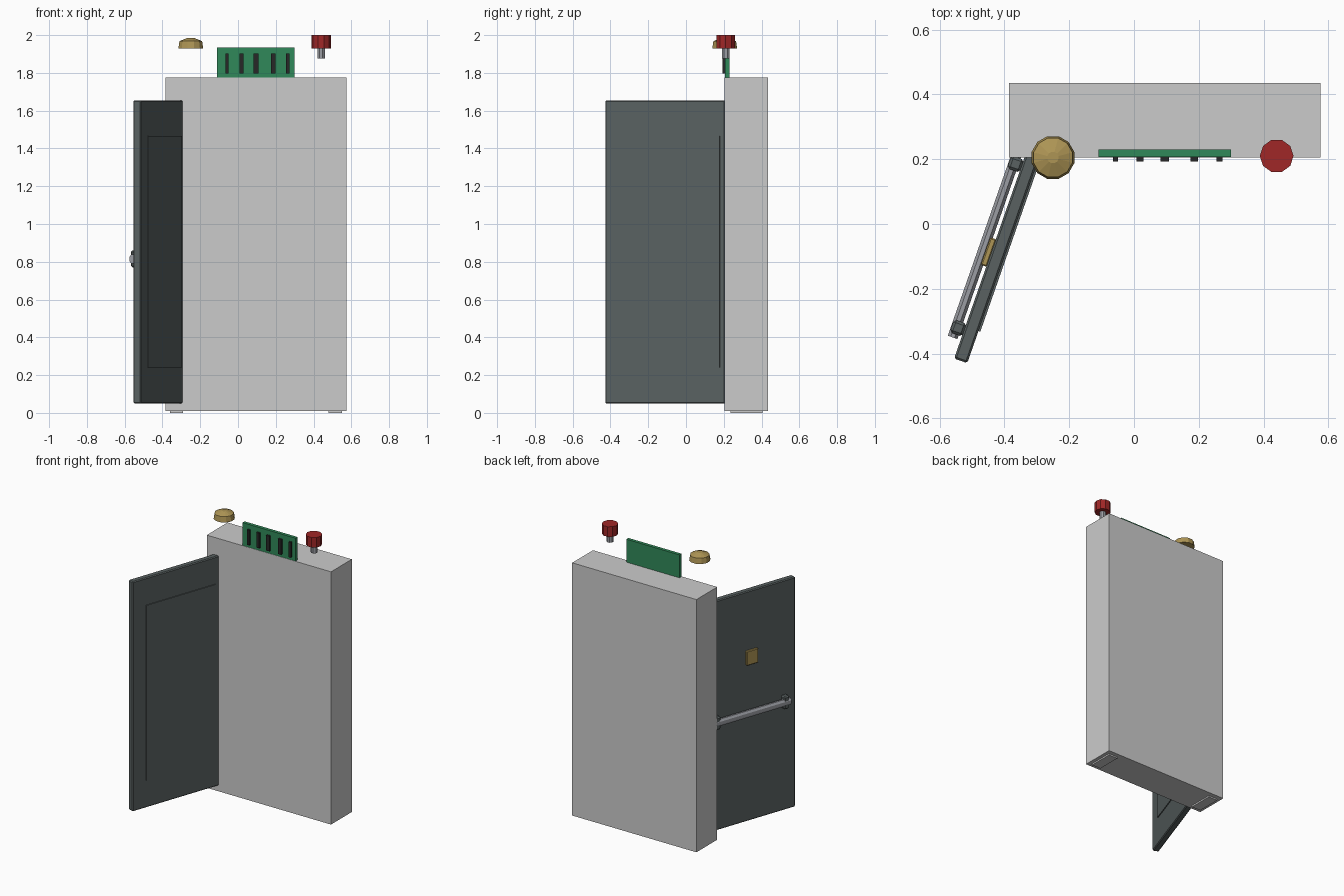
import bpy, bmesh, math
from mathutils import Matrix, Vector

if "Cube" in bpy.data.objects:
    bpy.data.objects.remove(bpy.data.objects["Cube"])


def material(name, rgb):
    m = bpy.data.materials.new(name)
    m.diffuse_color = (*rgb, 1)
    m.use_nodes = True
    m.node_tree.nodes["Principled BSDF"].inputs["Base Color"].default_value = m.diffuse_color
    return m


DARK = material("slate", (0.10, 0.12, 0.12))
GREEN = material("green", (0.03, 0.25, 0.10))
BLACK = material("black", (0.02, 0.02, 0.02))
RED = material("red", (0.35, 0.02, 0.02))
BRASS = material("brass", (0.42, 0.30, 0.09))
STEEL = material("steel", (0.33, 0.34, 0.37))


def finish(name, bm, mat=None, frame=None):
    bmesh.ops.recalc_face_normals(bm, faces=bm.faces[:])
    mesh = bpy.data.meshes.new(name)
    bm.to_mesh(mesh)
    bm.free()
    ob = bpy.data.objects.new(name, mesh)
    bpy.context.collection.objects.link(ob)
    if mat:
        mesh.materials.append(mat)
    if frame:
        ob.matrix_world = frame
    return ob


def box(name, x, y, z, mat=None, frame=None, bevel=0):
    """Box from (min, max) ranges on each axis."""
    bm = bmesh.new()
    bmesh.ops.create_cube(bm, size=1)
    for v in bm.verts:
        v.co = Vector([(r[0] + r[1]) / 2 + c * (r[1] - r[0])
                       for r, c in zip((x, y, z), v.co)])
    if bevel:
        bmesh.ops.bevel(bm, geom=bm.edges[:], offset=bevel, segments=1, affect='EDGES')
    return finish(name, bm, mat, frame)


def prism(name, rings, sides, centre, mat=None, turn=0):
    """Stack of (radius, z) polygon rings, closed at both ends."""
    bm = bmesh.new()
    loops = []
    for r, z in rings:
        loops.append([bm.verts.new((centre[0] + r * math.cos(turn + 2 * math.pi * i / sides),
                                    centre[1] + r * math.sin(turn + 2 * math.pi * i / sides), z))
                      for i in range(sides)])
    for a, b in zip(loops, loops[1:]):
        for i in range(sides):
            j = (i + 1) % sides
            bm.faces.new((a[i], a[j], b[j], b[i]))
    bm.faces.new(loops[0][::-1])
    bm.faces.new(loops[-1])
    return finish(name, bm, mat)


# Wall block and the two jamb feet that peek out below it
box("wall_block", (-0.385, 0.575), (0.205, 0.435), (0.01, 1.775))
for side, x in (("left", (-0.36, -0.29)), ("right", (0.48, 0.55))):
    box(side + "_jamb_foot", x, (0.235, 0.405), (0, 0.02))

# Door frame of reference: origin at the free edge, x towards the hinge,
# y out of the outer (push bar) face
door = Matrix.Translation((-0.555, -0.415, 0)) @ Matrix.Rotation(math.radians(70.7), 4, 'Z')
box("door_leaf", (0, 0.675), (-0.043, 0), (0.05, 1.655), DARK, door, bevel=0.006)
box("door_panel", (0.105, 0.645), (-0.049, -0.04), (0.24, 1.465), DARK, door)

# Push bar with end brackets
bm = bmesh.new()
bmesh.ops.create_cone(bm, cap_ends=True, segments=8, radius1=0.5, radius2=0.5, depth=0.60)
bm.transform(Matrix.Translation((0.36, 0.026, 0.815)) @ Matrix.Diagonal((1, 0.034, 0.052, 1))
             @ Matrix.Rotation(math.pi / 2, 4, 'Y') @ Matrix.Rotation(math.pi / 8, 4, 'Z'))
finish("push_bar", bm, STEEL, door)
for end, s in (("free", 0.072), ("hinge", 0.608)):
    box(end + "_bar_bracket", (s, s + 0.042), (-0.002, 0.040), (0.77, 0.86), DARK, door, bevel=0.008)

# Brass plate above the bar
box("lock_plate", (0.30, 0.39), (-0.002, 0.018), (1.145, 1.245), BRASS, door, bevel=0.004)

# Circuit board with components
box("circuit_board", (-0.11, 0.30), (0.207, 0.23), (1.775, 1.935), GREEN)
for i, (x, w) in enumerate(((-0.057, 0.016), (0.018, 0.022), (0.095, 0.026),
                            (0.186, 0.023), (0.264, 0.018))):
    box(f"board_chip_{i + 1}", (x - w / 2, x + w / 2), (0.193, 0.21), (1.797, 1.903), BLACK)

# Floating dome and push button
prism("brass_dome", [(0.068, 1.93), (0.062, 1.968), (0.018, 1.985)], 12,
      (-0.25, 0.205), BRASS, math.pi / 12)
prism("button_head", [(0.052, 1.93), (0.052, 2.0)], 10, (0.44, 0.21), RED)
prism("button_stem", [(0.022, 1.875), (0.022, 1.935)], 8, (0.44, 0.21), STEEL, math.pi / 8)
